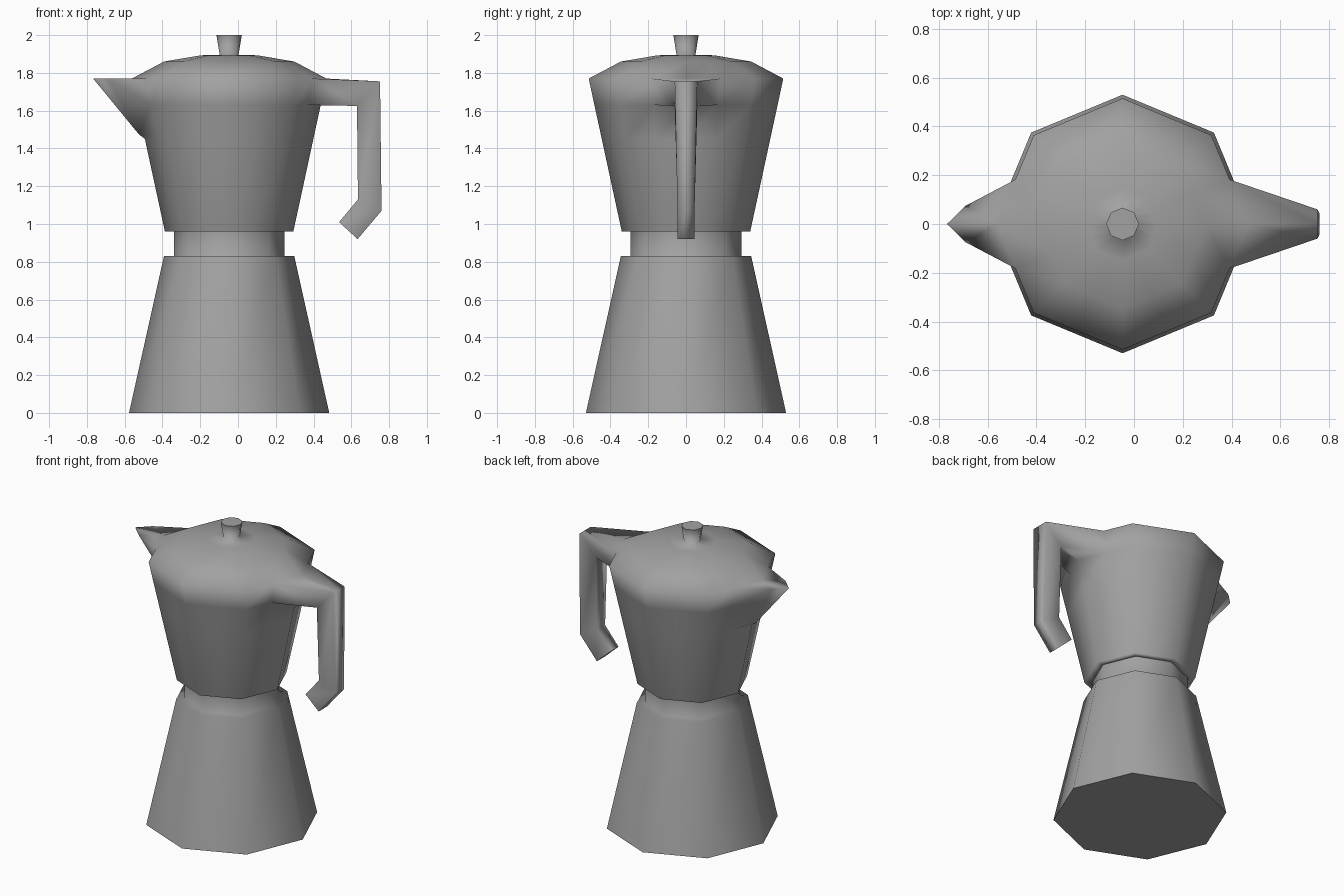
import bpy, bmesh, math

cube = bpy.data.objects.get("Cube")
if cube:
    bpy.data.objects.remove(cube, do_unlink=True)

CX = -0.047          # axis of the octagonal body
SIDES = 8

metal = bpy.data.materials.new("grey metal")
metal.use_nodes = True
metal.diffuse_color = (0.36, 0.36, 0.36, 1)
metal.node_tree.nodes["Principled BSDF"].inputs["Base Color"].default_value = (0.36, 0.36, 0.36, 1)


def ring(bm, radius, z, split=False):
    """Octagon corners, optionally with the middle of each side as well."""
    pts = [(radius * math.cos(i * math.tau / SIDES), radius * math.sin(i * math.tau / SIDES))
           for i in range(SIDES)]
    if split:
        pts = [p for i, a in enumerate(pts)
               for p in (a, tuple((u + v) / 2 for u, v in zip(a, pts[(i + 1) % SIDES])))]
    return [bm.verts.new((CX + x, y, z)) for x, y in pts]


def bridge(bm, a, b, skip=()):
    n = len(a)
    for i in range(n):
        if i not in skip:
            j = (i + 1) % n
            bm.faces.new((a[i], a[j], b[j], b[i]))


def cap(bm, loop):
    """Close a loop with a crisp flat face."""
    face = bm.faces.new(loop)
    for e in face.edges:
        e.smooth = False


def finish(bm, name):
    bmesh.ops.recalc_face_normals(bm, faces=bm.faces)
    for f in bm.faces:
        f.smooth = True
    mesh = bpy.data.meshes.new(name)
    bm.to_mesh(mesh)
    bm.free()
    mesh.materials.append(metal)
    obj = bpy.data.objects.new(name, mesh)
    bpy.context.collection.objects.link(obj)
    mod = obj.modifiers.new("weighted normals", "WEIGHTED_NORMAL")
    mod.keep_sharp = True


# Lower boiler with the narrow neck
bm = bmesh.new()
rings = [ring(bm, r, z) for r, z in ((0.53, 0), (0.345, 0.83), (0.293, 0.83), (0.293, 0.96))]
for a, b in zip(rings, rings[1:]):
    bridge(bm, a, b)
cap(bm, rings[0])
finish(bm, "boiler")

# Upper pot, lid and knob in one skin, open where spout and handle grow out
bm = bmesh.new()
profile = ((0.293, 0.96), (0.34, 0.96), (0.446, 1.45), (0.485, 1.63), (0.515, 1.77),
           (0.345, 1.86), (0.15, 1.893), (0.05, 1.896), (0.067, 2.0))
rings = [ring(bm, r, z, True) for r, z in profile]
openings = {2: (7, 8), 3: (7, 8, 15, 0)}
for k in range(len(rings) - 1):
    bridge(bm, rings[k], rings[k + 1], openings.get(k, ()))
cap(bm, rings[-1])
low, mid, rim = rings[2:5]

# Spout: flat top, two cheeks and a keel
tip = bm.verts.new((-0.767, 0, 1.77))
keel = bm.verts.new((-0.525, 0, 1.475))
for i, side in ((7, 1), (9, -1)):
    cheek = bm.verts.new((-0.69, 0.075 * side, 1.77))
    for face in ((rim[8], rim[i], cheek, tip), (rim[i], mid[i], cheek),
                 (mid[i], low[i], keel), (mid[i], keel, cheek),
                 (cheek, keel, tip), (low[i], low[8], keel)):
        bm.faces.new(face)

# Handle: six-point sections swept from the body opening
loop = [rim[1], rim[0], rim[15], mid[15], mid[0], mid[1]]
sections = (((0.752, 1.755), (0.63, 1.625), 0.06),
            ((0.76, 1.07), (0.635, 1.13), 0.045),
            ((0.633, 0.92), (0.535, 1.01), 0.045))
for outer, inner, w in sections:
    nxt = [bm.verts.new((p[0], y, p[1]))
           for p, ys in ((outer, (w, 0, -w)), (inner, (-w, 0, w))) for y in ys]
    bridge(bm, loop, nxt)
    loop = nxt
cap(bm, loop)
finish(bm, "upper_pot")
